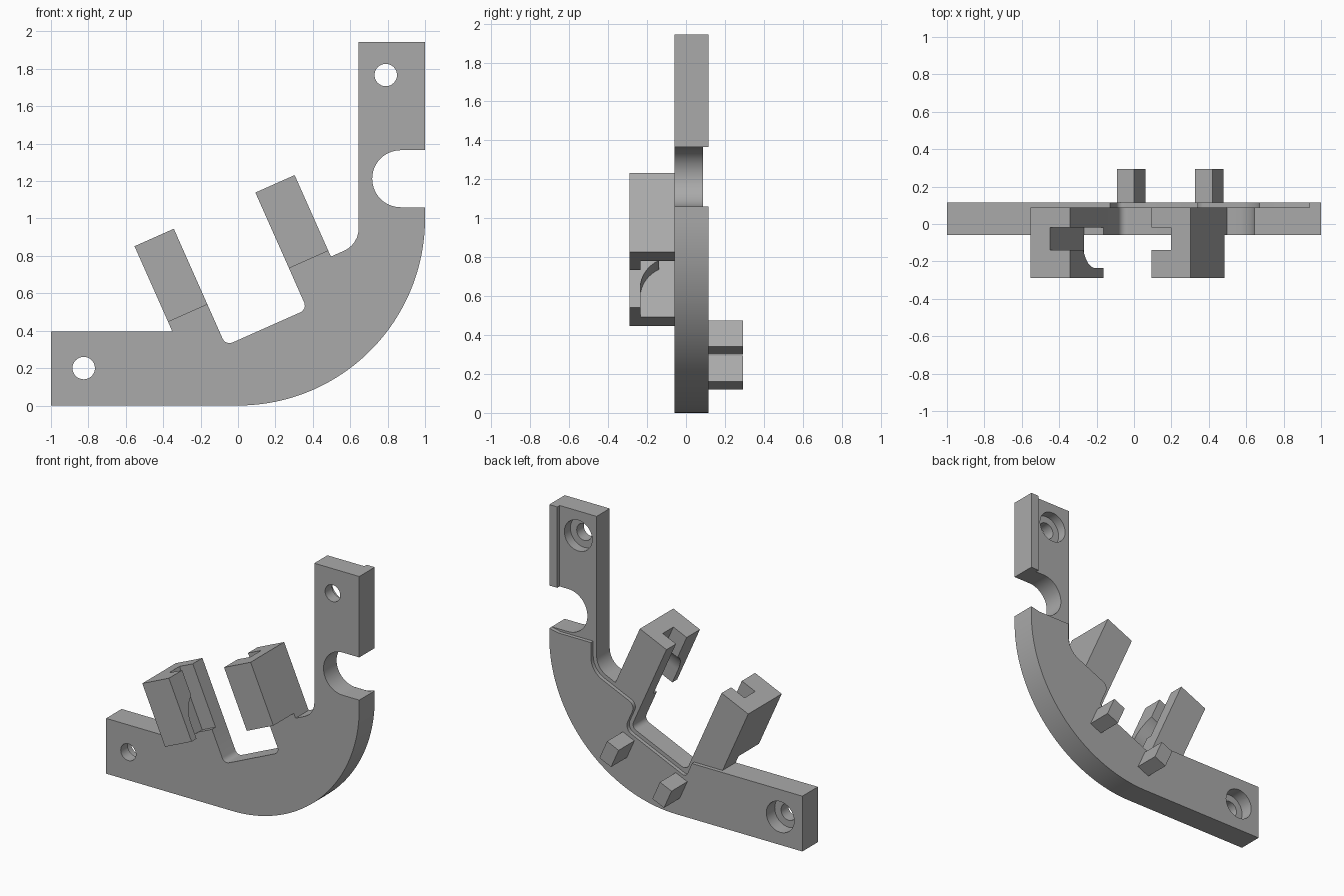
import bpy, bmesh, math
from mathutils import Matrix, Vector

if "Cube" in bpy.data.objects:
    bpy.data.objects.remove(bpy.data.objects["Cube"])

grey = bpy.data.materials.new("plain grey")
grey.use_nodes = True
GREY = (0.4, 0.4, 0.4, 1)
grey.diffuse_color = GREY
grey.node_tree.nodes["Principled BSDF"].inputs["Base Color"].default_value = GREY

TILT = math.radians(23.95)
TILTED = Matrix.Rotation(-TILT, 4, "Y")
FRONT, RECESS, BACK = -0.06, 0.088, 0.115


def tilted(u, v, radius=0):
    """Point in the tilted frame of the arms, as a profile corner."""
    p = TILTED @ Vector((u, 0, v))
    return (p.x, p.z, radius)


def arc(cx, cz, r, start, end, steps):
    angles = [math.radians(start + (end - start) * i / steps) for i in range(steps + 1)]
    return [(cx + r * math.cos(a), cz + r * math.sin(a)) for a in angles]


def rounded(corners):
    """Turn (x, z, radius) corners into a profile with filleted corners."""
    out = []
    for i, c in enumerate(corners):
        p = Vector(c[:2])
        r = c[2] if len(c) > 2 else 0
        if not r:
            out.append(tuple(p))
            continue
        a = (Vector(corners[i - 1][:2]) - p).normalized()
        b = (Vector(corners[(i + 1) % len(corners)][:2]) - p).normalized()
        half = a.angle(b) / 2
        centre = p + (a + b).normalized() * r / math.sin(half)
        first = p + a * r / math.tan(half) - centre
        last = p + b * r / math.tan(half) - centre
        sweep = math.pi - 2 * half
        steps = max(6, int(r * 48))
        for k in range(steps + 1):
            t = k / steps
            d = (first * math.sin((1 - t) * sweep) + last * math.sin(t * sweep)) / math.sin(sweep)
            out.append(tuple(centre + d))
    return out


def prism(name, profile, low, high, axis="Y", matrix=None):
    """Extrude a profile along y (profile is x, z) or along x (profile is y, z)."""
    bm = bmesh.new()
    if axis == "Y":
        verts = [bm.verts.new((p[0], low, p[1])) for p in profile]
        step = (0, high - low, 0)
    else:
        verts = [bm.verts.new((low, p[0], p[1])) for p in profile]
        step = (high - low, 0, 0)
    face = bm.faces.new(verts)
    top = bmesh.ops.extrude_face_region(bm, geom=[face])
    bmesh.ops.translate(bm, vec=step, verts=[g for g in top["geom"] if isinstance(g, bmesh.types.BMVert)])
    bmesh.ops.recalc_face_normals(bm, faces=bm.faces)
    if matrix:
        bm.transform(matrix)
    mesh = bpy.data.meshes.new(name)
    bm.to_mesh(mesh)
    bm.free()
    mesh.materials.append(grey)
    obj = bpy.data.objects.new(name, mesh)
    bpy.context.collection.objects.link(obj)
    return obj


def activate(obj):
    bpy.ops.object.select_all(action="DESELECT")
    obj.select_set(True)
    bpy.context.view_layer.objects.active = obj


def cut(obj, cutters):
    activate(obj)
    for cutter in cutters:
        mod = obj.modifiers.new("cut", "BOOLEAN")
        mod.operation, mod.solver, mod.object = "DIFFERENCE", "EXACT", cutter
        bpy.ops.object.modifier_apply(modifier=mod.name)


# Arm and pocket limits in the tilted frame
ARM_L, POCKET_L, POCKET_R, ARM_R = -0.16, 0.07, 0.547, 0.777
FLOOR, SHOULDER, ARM_BASE, ARM_TOP = 0.32, 0.526, 0.56, 1.003
LEDGE = 0.395


def level_to_tilted(x, v):
    """Height where the tilted line v crosses x."""
    return (v + math.sin(TILT) * x) / math.cos(TILT)


# Main bracket plate
plate = prism("bracket_plate", rounded(
    [(-1, 0), (1, 0, 1.0), (1, 1.06)]
    + arc(0.87, 1.2125, 0.1525, 270, 90, 28)
    + [(1, 1.365), (1, 1.943), (0.645, 1.943),
       (0.645, level_to_tilted(0.645, SHOULDER), 0.13),
       tilted(ARM_R, SHOULDER), tilted(ARM_R, ARM_BASE), tilted(POCKET_R, ARM_BASE),
       tilted(POCKET_R, FLOOR, 0.04), tilted(POCKET_L, FLOOR, 0.04),
       tilted(POCKET_L, ARM_BASE), tilted(ARM_L, ARM_BASE), (-0.351, LEDGE), (-1, LEDGE)]),
    FRONT, RECESS)

# Raised back layer, set back from the inner edge
GAP = 0.027
inner = 0.645 + GAP
back_layer = prism("back_layer", rounded(
    [(-1, 0), (1, 0, 1.0), (1, 1.06), (0.93, 1.045), (inner, 1.045),
     (inner, level_to_tilted(inner, SHOULDER - GAP), 0.15),
     tilted(POCKET_R + GAP, SHOULDER - GAP, 0.05),
     tilted(POCKET_R + GAP, FLOOR - GAP, 0.06),
     tilted(POCKET_L - GAP, FLOOR - GAP, 0.03),
     (-0.127, LEDGE), (-1, LEDGE)]),
    RECESS, BACK)

# Raised strip along the upright
strip = prism("upright_strip", [(0.937, 1.365), (1, 1.365), (1, 1.943), (0.937, 1.943)], RECESS, BACK)

# Counterbored screw holes
cutters = []
for x, z in ((-0.825, 0.2), (0.79, 1.767)):
    cutters.append(prism("hole_cutter", arc(x, z, 0.06, 0, 360, 32)[:-1], -0.2, 0.2))
    cutters.append(prism("bore_cutter", arc(x, z, 0.11, 0, 360, 32)[:-1], 0.02, 0.2))
cut(plate, cutters)
cut(back_layer, cutters[:2])

# Clip arms, with one slot cutter spanning both facing sides
slot = prism("slot_cutter",
             [(-0.02, 1.1), (-0.14, 1.1)]
             + arc(-0.06, 0.67, 0.175, 117.2, 180, 14)
             + [(-0.235, 0.5), (-0.02, 0.5)],
             ARM_L + 0.115, ARM_R - 0.115, "X", TILTED)
arms = []
for name, u0, u1 in (("right_arm", ARM_L, POCKET_L), ("left_arm", POCKET_R, ARM_R)):
    arm = prism(name, [(u0, ARM_BASE), (u1, ARM_BASE), (u1, ARM_TOP), (u0, ARM_TOP)],
                -0.29, RECESS, "Y", TILTED)
    cut(arm, [slot])
    arms.append(arm)

# Rear pegs
for name, x, z in (("right_peg", -0.015, 0.208), ("left_peg", 0.403, 0.388)):
    w, h = 0.05, 0.074
    prism(name, [(-w, -h), (w, -h), (w, h), (-w, h)], BACK, 0.293, "Y",
          Matrix.Translation((x, 0, z)) @ TILTED)

for cutter in cutters + [slot]:
    bpy.data.objects.remove(cutter)

# Smooth the curved walls
for obj in [plate, back_layer] + arms:
    activate(obj)
    bpy.ops.object.shade_smooth_by_angle(angle=math.radians(30))
